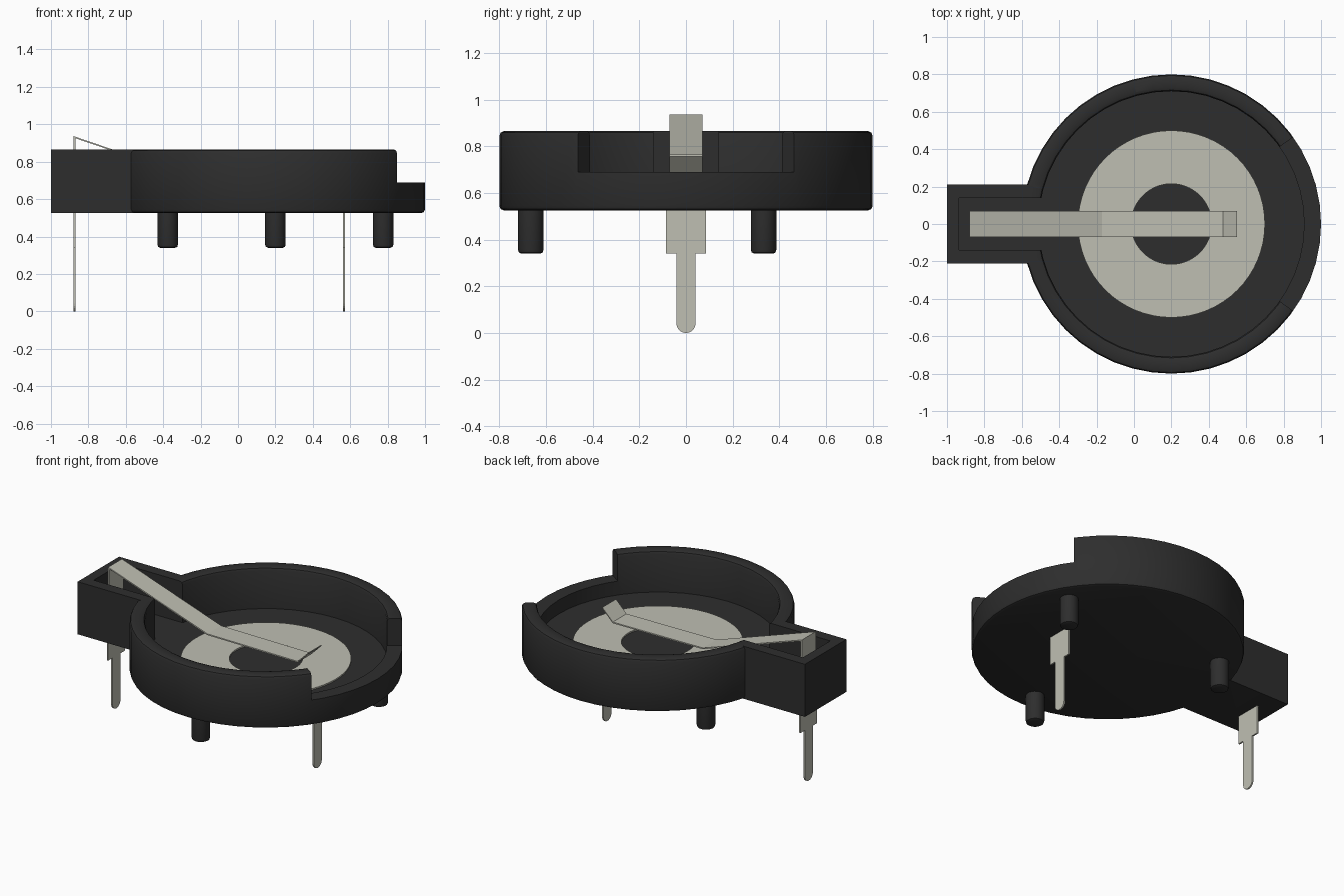
import bpy, bmesh, math

if "Cube" in bpy.data.objects:
    bpy.data.objects.remove(bpy.data.objects["Cube"], do_unlink=True)

CX = 0.2                      # centre of the round holder
BASE, TOP, FLOOR = 0.525, 0.865, 0.6


def material(name, rgb):
    m = bpy.data.materials.new(name)
    m.use_nodes = True
    m.diffuse_color = (*rgb, 1)
    m.node_tree.nodes["Principled BSDF"].inputs["Base Color"].default_value = (*rgb, 1)
    return m


black = material("black plastic", (0.027, 0.027, 0.027))
metal = material("nickel metal", (0.52, 0.52, 0.45))


def finish(name, bm, mat):
    bmesh.ops.recalc_face_normals(bm, faces=bm.faces)
    me = bpy.data.meshes.new(name)
    bm.to_mesh(me)
    bm.free()
    me.materials.append(mat)
    ob = bpy.data.objects.new(name, me)
    bpy.context.collection.objects.link(ob)
    return ob


def lathe(name, profile, mat, x=0, y=0, steps=48, closed=False):
    """Spin an (r, z) profile about a vertical axis."""
    bm = bmesh.new()
    vs = [bm.verts.new((x + r, y, z)) for r, z in profile]
    pairs = list(zip(vs, vs[1:])) + ([(vs[-1], vs[0])] if closed else [])
    edges = [bm.edges.new(p) for p in pairs]
    bmesh.ops.spin(bm, geom=vs + edges, cent=(x, y, 0), axis=(0, 0, 1),
                   angle=math.tau, steps=steps, use_merge=True)
    bmesh.ops.remove_doubles(bm, verts=bm.verts, dist=1e-5)
    return finish(name, bm, mat)


def prism(name, points, offset, mat):
    """Extrude a planar outline of 3D points by an offset."""
    bm = bmesh.new()
    face = bm.faces.new([bm.verts.new(p) for p in points])
    out = bmesh.ops.extrude_face_region(bm, geom=[face])
    moved = [g for g in out["geom"] if isinstance(g, bmesh.types.BMVert)]
    bmesh.ops.translate(bm, verts=moved, vec=offset)
    return finish(name, bm, mat)


def block(name, x0, x1, w, z0, z1, mat):
    return prism(name, [(x0, -w, z0), (x1, -w, z0), (x1, w, z0), (x0, w, z0)],
                 (0, 0, z1 - z0), mat)


def select(ob):
    bpy.ops.object.select_all(action="DESELECT")
    ob.select_set(True)
    bpy.context.view_layer.objects.active = ob


def combine(ob, other, operation):
    mod = ob.modifiers.new("combine", "BOOLEAN")
    mod.operation, mod.solver, mod.object = operation, "EXACT", other
    select(ob)
    bpy.ops.object.modifier_apply(modifier=mod.name)
    bpy.data.objects.remove(other, do_unlink=True)


def smooth(ob):
    select(ob)
    bpy.ops.object.shade_smooth_by_angle(angle=math.radians(30))


# Round cup with a square terminal box, hollowed and notched
R, RI = 0.8, 0.71
body = lathe("holder_body", [(0, BASE), (R - 0.02, BASE), (R - 0.006, BASE + 0.006),
                             (R, BASE + 0.02), (R, TOP - 0.02), (R - 0.006, TOP - 0.006),
                             (R - 0.02, TOP), (0, TOP)], black, CX)
combine(body, block("box", -1, -0.45, 0.212, BASE, TOP, black), "UNION")
combine(body, lathe("cavity", [(0, FLOOR), (RI, FLOOR), (RI, TOP - 0.02),
                               (RI + 0.006, TOP - 0.006), (RI + 0.02, TOP),
                               (RI + 0.02, 1), (0, 1)], black, CX), "DIFFERENCE")
combine(body, block("pocket", -0.935, -0.3, 0.14, FLOOR, 1, black), "DIFFERENCE")
a = math.radians(35.5)
wedge = [(CX, 0, 0.69), (CX + math.cos(a), -math.sin(a), 0.69), (CX + 1.2, 0, 0.69),
         (CX + math.cos(a), math.sin(a), 0.69)]
combine(body, prism("notch", wedge, (0, 0, 0.4), black), "DIFFERENCE")
smooth(body)

# Flat contact ring on the floor
ring = lathe("contact_ring", [(0.215, FLOOR - 0.01), (0.5, FLOOR - 0.01),
                              (0.5, FLOOR + 0.009), (0.215, FLOOR + 0.009)],
             metal, CX, steps=64, closed=True)
smooth(ring)

# Three locating pegs
for i, deg in enumerate((30, 150, 270)):
    t = math.radians(deg)
    peg = lathe(f"locating_peg_{i + 1}",
                [(0, 0.34), (0.04, 0.34), (0.051, 0.345), (0.055, 0.358),
                 (0.055, BASE + 0.02), (0, BASE + 0.02)],
                black, CX + 0.665 * math.cos(t), 0.665 * math.sin(t), steps=24)
    smooth(peg)


# Stepped solder pins with rounded tips
def pin(name, x, top):
    half = [(0.07, top), (0.07, 0.56), (0.085, 0.56), (0.085, 0.34), (0.041, 0.34)]
    half += [(0.041 * math.cos(t), 0.041 - 0.041 * math.sin(t))
             for t in (math.pi / 2 * k / 5 for k in range(5))]
    outline = half + [(0, 0)] + [(-y, z) for y, z in reversed(half)]
    prism(name, [(x - 0.005, y, z) for y, z in outline], (0.01, 0, 0), metal)


pin("box_pin", -0.875, 0.93)
pin("ring_pin", 0.567, FLOOR)

# Bent spring strip reaching over the ring
path = [(-0.88, 0.937), (-0.17, 0.695), (0.475, 0.69), (0.55, 0.765)]
outline = path + [(x, z - 0.008) for x, z in reversed(path)]
prism("spring_strip", [(x, -0.07, z) for x, z in outline], (0, 0.14, 0), metal)
